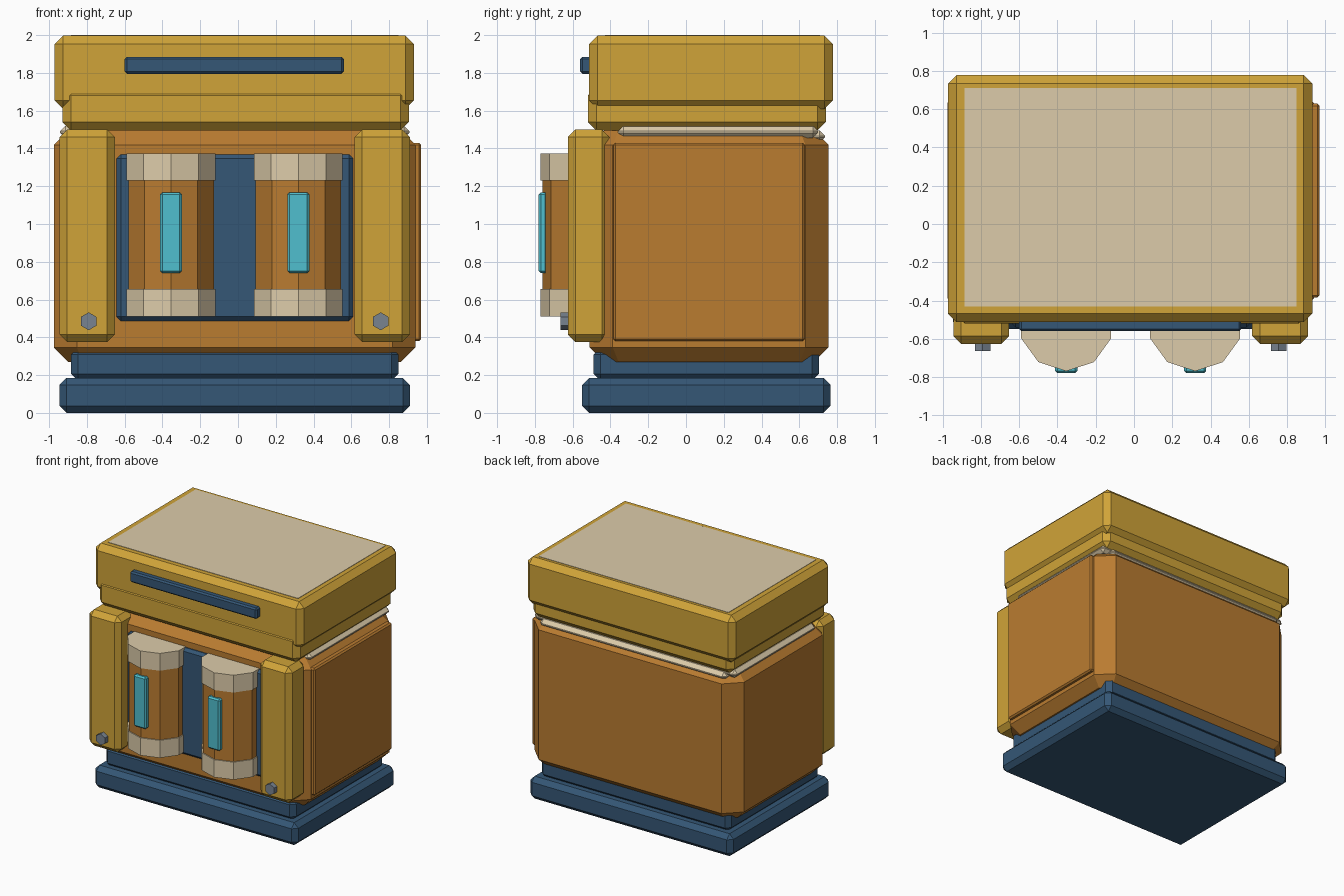
import bpy, bmesh, math

if "Cube" in bpy.data.objects:
    bpy.data.objects.remove(bpy.data.objects["Cube"])

CX = -0.0175  # symmetry plane of the housing


def material(name, rgb):
    m = bpy.data.materials.new(name)
    m.diffuse_color = (*rgb, 1)
    m.use_nodes = True
    m.node_tree.nodes["Principled BSDF"].inputs["Base Color"].default_value = m.diffuse_color
    return m


GOLD = material("gold", (0.63, 0.37, 0.04))
ORANGE = material("orange", (0.49, 0.20, 0.03))
NAVY = material("navy", (0.035, 0.095, 0.18))
CREAM = material("cream", (0.72, 0.60, 0.40))
CYAN = material("cyan", (0.08, 0.52, 0.62))
STEEL = material("steel", (0.19, 0.23, 0.28))


def finish(bm, name, mat):
    bmesh.ops.recalc_face_normals(bm, faces=bm.faces)
    me = bpy.data.meshes.new(name)
    bm.to_mesh(me)
    bm.free()
    me.materials.append(mat)
    ob = bpy.data.objects.new(name, me)
    bpy.context.collection.objects.link(ob)
    return ob


def box(name, mat, x, y, z, bevel=0.0):
    """Box given by (min, max) ranges with single-segment chamfers."""
    bm = bmesh.new()
    bmesh.ops.create_cube(bm, size=1)
    for v in bm.verts:
        v.co = [r[0] if c < 0 else r[1] for c, r in zip(v.co, (x, y, z))]
    if bevel:
        bmesh.ops.bevel(bm, geom=bm.edges[:], offset=bevel, segments=1,
                        affect='EDGES')
    return finish(bm, name, mat)


def prism(name, mat, sides, radius, x, y, z, axis='Z', turn=0.0):
    """Regular prism; the range given as a pair is its length."""
    bm = bmesh.new()
    rings = []
    for end in (0, 1):
        ring = []
        for i in range(sides):
            a = 2 * math.pi * i / sides + turn
            u, w = radius * math.cos(a), radius * math.sin(a)
            co = (x + u, y + w, z[end]) if axis == 'Z' else (x + u, y[end], z + w)
            ring.append(bm.verts.new(co))
        rings.append(ring)
        bm.faces.new(ring)
    for i in range(sides):
        j = (i + 1) % sides
        bm.faces.new((rings[0][i], rings[0][j], rings[1][j], rings[1][i]))
    return finish(bm, name, mat)


def body(name, mat, x, y, z, corner, rim):
    """Housing: wide corner chamfers, smaller top and bottom chamfers."""
    bm = bmesh.new()
    rings = []
    for h, d in ((z[0], rim), (z[0] + rim, 0), (z[1] - rim, 0), (z[1], rim)):
        x0, x1, y0, y1, c = x[0] + d, x[1] - d, y[0] + d, y[1] - d, corner - d * 0.6
        pts = [(x0 + c, y0), (x1 - c, y0), (x1, y0 + c), (x1, y1 - c),
               (x1 - c, y1), (x0 + c, y1), (x0, y1 - c), (x0, y0 + c)]
        rings.append([bm.verts.new((*p, h)) for p in pts])
    bm.faces.new(rings[0])
    bm.faces.new(rings[-1])
    for a, b in zip(rings, rings[1:]):
        for i in range(8):
            j = (i + 1) % 8
            bm.faces.new((a[i], a[j], b[j], b[i]))
    return finish(bm, name, mat)


# Stepped base
box("base_plinth", NAVY, (-0.945, 0.91), (-0.55, 0.765), (0, 0.185), 0.037)
box("base_step", NAVY, (-0.885, 0.85), (-0.49, 0.705), (0.17, 0.345), 0.037)

# Main housing and its right side panel
body("housing", ORANGE, (-0.975, 0.94), (-0.51, 0.755), (0.27, 1.495), 0.122, 0.077)
box("side_panel", ORANGE, (0.90, 0.97), (-0.385, 0.63), (0.38, 1.43), 0.012)

# Pale seal strips under the lid
for side, s in (("left", -1), ("right", 1)):
    xs = sorted((CX + s * 0.78, CX + s * 0.925))
    box(f"seal_{side}", CREAM, xs, (-0.36, 0.70), (1.455, 1.52), 0.028)
box("seal_back", CREAM, (-0.87, 0.835), (0.58, 0.735), (1.43, 1.495), 0.028)

# Lid with inset top and front bar
box("lid_lower", GOLD, (-0.93, 0.905), (-0.52, 0.74), (1.495, 1.725), 0.045)
box("lid_upper", GOLD, (-0.972, 0.932), (-0.513, 0.778), (1.61, 1.997), 0.045)
box("lid_top_panel", CREAM, (-0.885, 0.85), (-0.43, 0.71), (1.96, 2.0))
box("lid_front_bar", NAVY, (-0.6, 0.56), (-0.56, -0.50), (1.795, 1.885), 0.012)

# Recess panel on the front
box("front_panel", NAVY, (-0.642, 0.61), (-0.54, -0.48), (0.487, 1.368), 0.022)

# Mirrored pillars, bolts and ten-sided canisters
for side, s in (("left", -1), ("right", 1)):
    xs = sorted((CX + s * 0.635, CX + s * 0.927))
    box(f"pillar_{side}", GOLD, xs, (-0.626, -0.405), (0.375, 1.5), 0.04)
    prism(f"bolt_{side}", STEEL, 6, 0.047, CX + s * 0.773, (-0.665, -0.61), 0.485,
          'Y', math.pi / 6)
    cx = CX + s * 0.337
    turn = -math.pi / 2
    prism(f"canister_{side}", ORANGE, 10, 0.238, cx, -0.522, (0.6, 1.3), turn=turn)
    prism(f"canister_cap_top_{side}", CREAM, 10, 0.247, cx, -0.522, (1.23, 1.373), turn=turn)
    prism(f"canister_cap_bottom_{side}", CREAM, 10, 0.247, cx, -0.522, (0.51, 0.655), turn=turn)
    box(f"canister_light_{side}", CYAN, (cx - 0.058, cx + 0.058), (-0.78, -0.735),
        (0.74, 1.168), 0.012)
